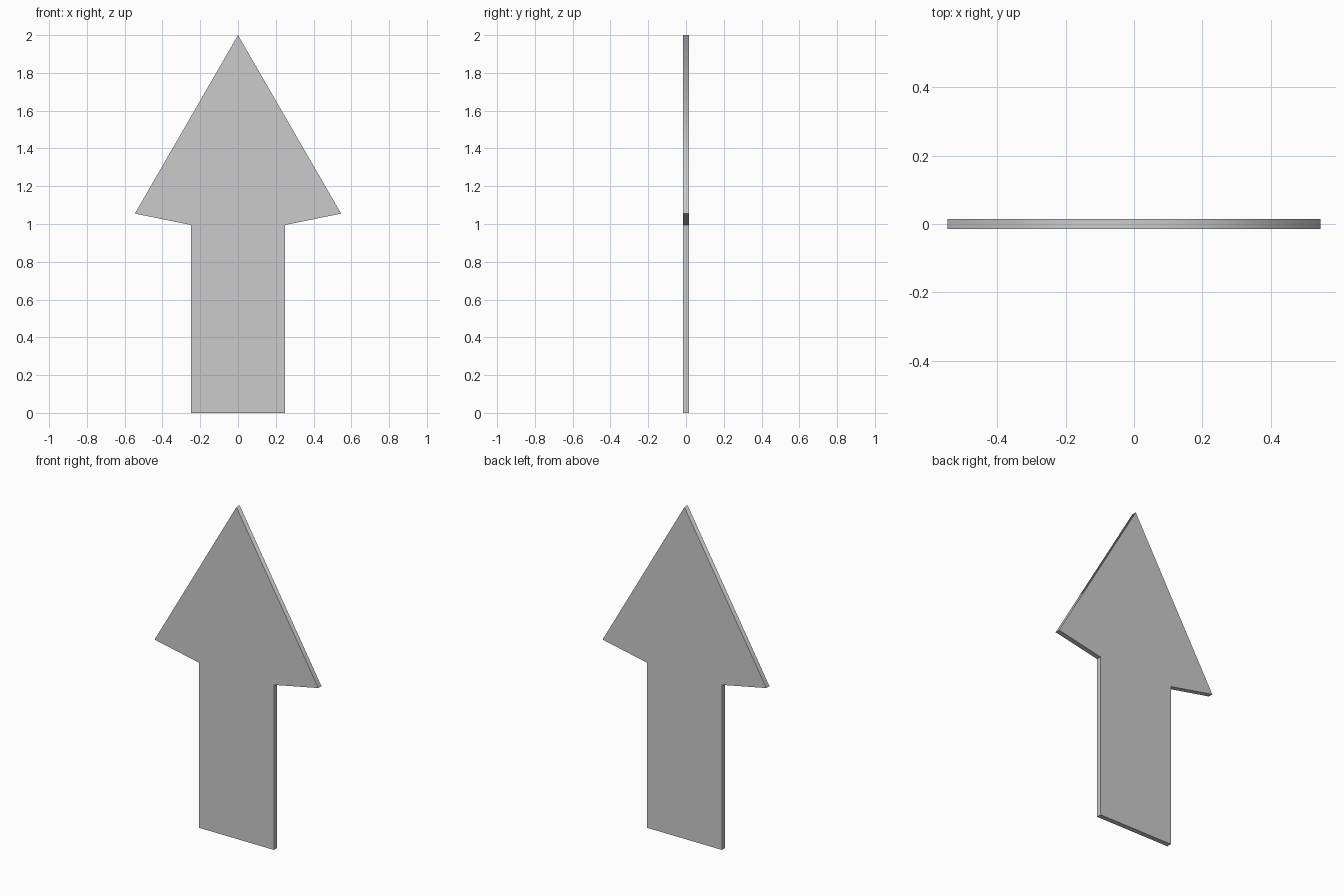
import bpy, bmesh

if "Cube" in bpy.data.objects:
    bpy.data.objects.remove(bpy.data.objects["Cube"])

THICKNESS = 0.03

# Right half of the outline (x, z), mirrored for the left half
half = [(0.25, 0.0), (0.25, 0.995), (0.546, 1.055)]
outline = half + [(0.0, 2.0)] + [(-x, z) for x, z in reversed(half)]

# Flat arrow plate, extruded from front to back
bm = bmesh.new()
front = bm.faces.new([bm.verts.new((x, -THICKNESS / 2, z)) for x, z in outline])
ext = bmesh.ops.extrude_face_region(bm, geom=[front], use_keep_orig=True)
back_verts = [g for g in ext["geom"] if isinstance(g, bmesh.types.BMVert)]
bmesh.ops.translate(bm, verts=back_verts, vec=(0, THICKNESS, 0))
bmesh.ops.recalc_face_normals(bm, faces=bm.faces)

# The two slanted head edges shade smoothly over the tip, all else is crisp
for f in bm.faces:
    f.smooth = abs(f.normal.y) < 0.5 and f.normal.z > 0.1
for e in bm.edges:
    e.smooth = all(v.co.z > 1.99 for v in e.verts)

mesh = bpy.data.meshes.new("arrow_plate")
bm.to_mesh(mesh)
bm.free()
bpy.context.collection.objects.link(bpy.data.objects.new("arrow_plate", mesh))
